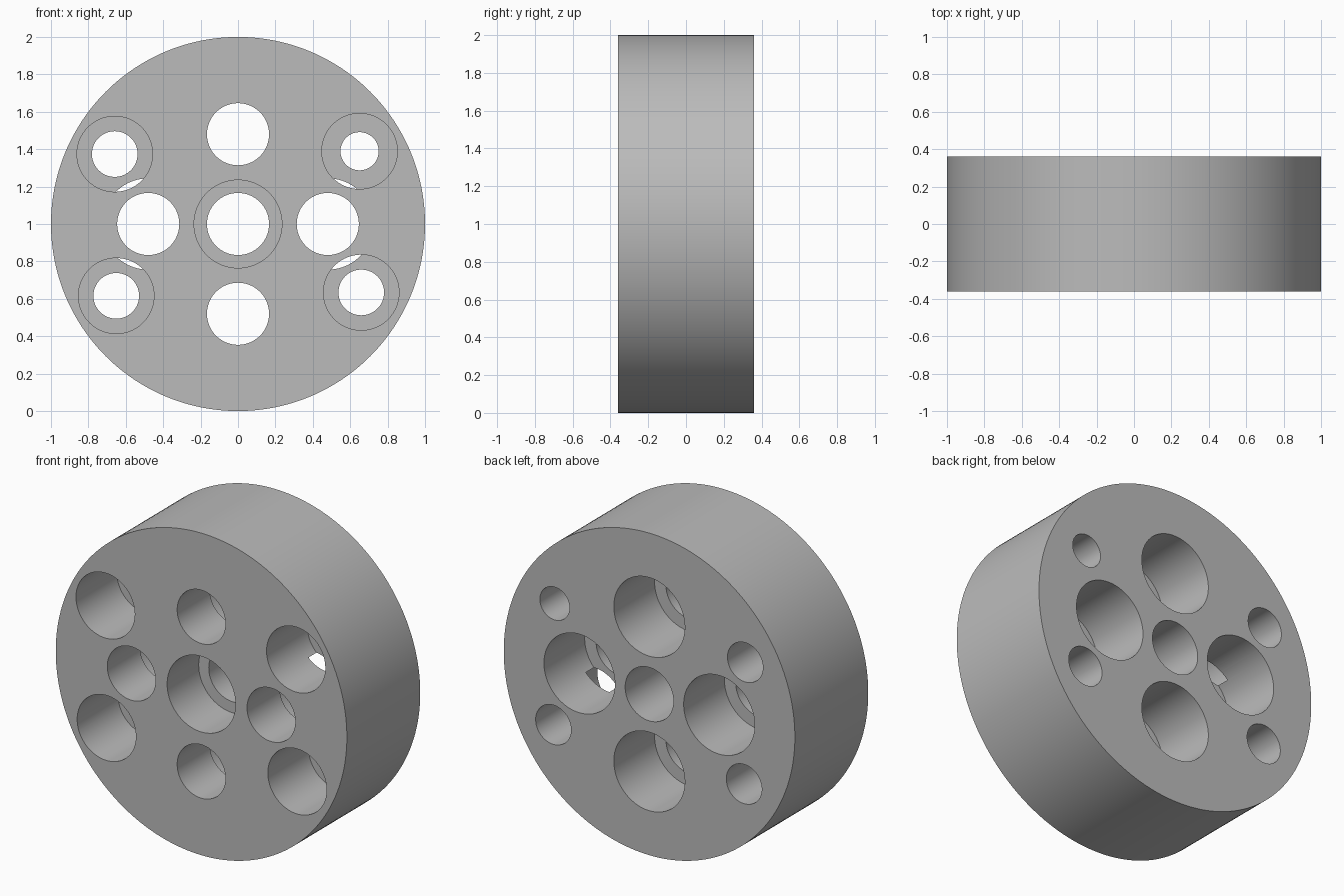
import bpy
import bmesh
import math
from mathutils import Matrix

cube = bpy.data.objects.get("Cube")
if cube:
    bpy.data.objects.remove(cube, do_unlink=True)

HALF = 0.36      # half the disc thickness
OVER = 0.1       # how far cutters stick out of the disc
SEGMENTS = 96

grey = bpy.data.materials.new("plain grey")
grey.use_nodes = True
colour = (0.5, 0.5, 0.5, 1)
grey.diffuse_color = colour
grey.node_tree.nodes["Principled BSDF"].inputs["Base Color"].default_value = colour


def lathe(name, profile, x=0, z=1, segments=SEGMENTS):
    """Closed solid turned about the y axis from (radius, y) steps."""
    bm = bmesh.new()
    rings = []
    for radius, y in profile:
        ring = []
        for i in range(segments):
            a = 2 * math.pi * i / segments
            ring.append(bm.verts.new((x + radius * math.cos(a), y, z + radius * math.sin(a))))
        rings.append(ring)
    for a, b in zip(rings, rings[1:]):
        for i in range(segments):
            j = (i + 1) % segments
            bm.faces.new((a[i], a[j], b[j], b[i]))
    bm.faces.new(rings[0])
    bm.faces.new(rings[-1])
    bmesh.ops.recalc_face_normals(bm, faces=bm.faces)
    mesh = bpy.data.meshes.new(name)
    bm.to_mesh(mesh)
    bm.free()
    mesh.materials.append(grey)
    obj = bpy.data.objects.new(name, mesh)
    bpy.context.collection.objects.link(obj)
    return obj


def stepped_cutter(name, x, z, bore, wide, depth, side):
    """Through hole with a wider recess; side -1 opens at the front, 1 at the back."""
    end = side * (HALF + OVER)
    step = side * (HALF - depth)
    profile = [(wide, end), (wide, step), (bore, step), (bore, -end)]
    return lathe(name, profile, x, z)


# Disc body
disc = lathe("wheel_disc", [(1, -HALF), (1, HALF)], segments=192)

# Centre hole and corner holes are recessed from the front
cutters = [stepped_cutter("centre_hole_cutter", 0, 1, 0.166, 0.235, 0.31, -1)]
corners = [(-0.659, 1.374, 0.122), (0.65, 1.389, 0.102),
           (-0.651, 0.616, 0.122), (0.659, 0.634, 0.122)]
for x, z, bore in corners:
    cutters.append(stepped_cutter("corner_hole_cutter", x, z, bore, 0.202, 0.4, -1))

# Four cross holes are recessed from the back
for i in range(4):
    p = Matrix.Rotation(i * math.pi / 2, 2) @ Matrix.Identity(2).col[0] * 0.48
    cutters.append(stepped_cutter("cross_hole_cutter", p.x, 1 + p.y, 0.166, 0.244, 0.4, 1))

# Drill the disc
for cutter in cutters:
    cutter.hide_render = True
    mod = disc.modifiers.new(cutter.name, "BOOLEAN")
    mod.operation = "DIFFERENCE"
    mod.solver = "EXACT"
    mod.object = cutter

bpy.context.view_layer.update()
drilled = bpy.data.meshes.new_from_object(disc.evaluated_get(bpy.context.evaluated_depsgraph_get()))
disc.modifiers.clear()
disc.data = drilled
for cutter in cutters:
    bpy.data.objects.remove(cutter, do_unlink=True)

# Smooth round walls, crisp rims
bpy.ops.object.select_all(action="DESELECT")
disc.select_set(True)
bpy.context.view_layer.objects.active = disc
bpy.ops.object.shade_smooth_by_angle(angle=math.radians(30))
